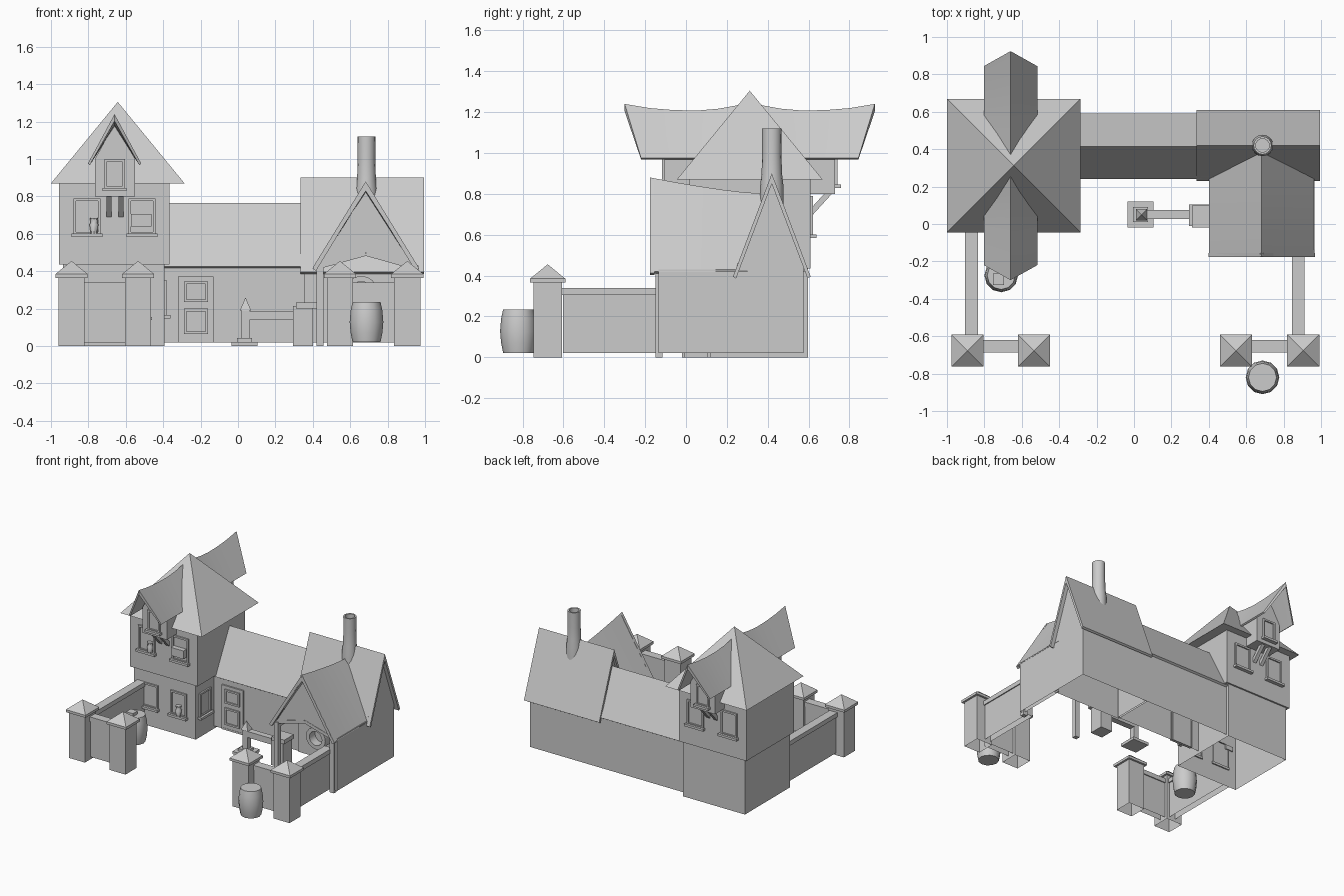
import bpy, bmesh, math
from mathutils import Vector

if "Cube" in bpy.data.objects:
    bpy.data.objects.remove(bpy.data.objects["Cube"])

def mesh(name, verts, faces, open_bottom=False):
    me = bpy.data.meshes.new(name)
    me.from_pydata(verts, [], faces)
    bm = bmesh.new()
    bm.from_mesh(me)
    bmesh.ops.recalc_face_normals(bm, faces=bm.faces)
    if open_bottom:
        low = min(v.co.z for v in bm.verts)
        bad = [f for f in bm.faces if all(v.co.z < low + 1e-4 for v in f.verts)]
        bmesh.ops.delete(bm, geom=bad, context='FACES')
    bm.to_mesh(me)
    bm.free()
    ob = bpy.data.objects.new(name, me)
    bpy.context.collection.objects.link(ob)
    return ob

def smooth(ob):
    bpy.context.view_layer.objects.active = ob
    bpy.ops.object.select_all(action='DESELECT')
    ob.select_set(True)
    bpy.ops.object.shade_smooth_by_angle(angle=math.radians(40))

def prism(name, pts, axis, a, b, open_bottom=False):
    """Extrude a (u, z) profile along x or y from a to b."""
    P = (lambda u, z, s: (s, u, z)) if axis == 'x' else (lambda u, z, s: (u, s, z))
    n = len(pts)
    verts = [P(u, z, s) for s in (a, b) for u, z in pts]
    faces = [tuple(range(n)), tuple(range(n, 2 * n))]
    faces += [(i, (i + 1) % n, n + (i + 1) % n, n + i) for i in range(n)]
    return mesh(name, verts, faces, open_bottom)

def box(name, x0, x1, y0, y1, z0, z1, open_bottom=False):
    return prism(name, [(x0, z0), (x1, z0), (x1, z1), (x0, z1)], 'y', y0, y1, open_bottom)

def pyramid(name, cx, cy, h, z0, z1):
    v = [(cx + h * i, cy + h * j, z0) for i, j in ((-1, -1), (1, -1), (1, 1), (-1, 1))]
    return mesh(name, v + [(cx, cy, z1)],
                [(0, 1, 2, 3), (0, 1, 4), (1, 2, 4), (2, 3, 4), (3, 0, 4)])

def lathe(name, cx, cy, profile, n=12, shade=True):
    """Turn an (r, z) profile; ends are capped."""
    verts = [(cx + r * math.cos(2 * math.pi * i / n), cy + r * math.sin(2 * math.pi * i / n), z)
             for r, z in profile for i in range(n)]
    faces = [(k * n + i, k * n + (i + 1) % n, (k + 1) * n + (i + 1) % n, (k + 1) * n + i)
             for k in range(len(profile) - 1) for i in range(n)]
    faces += [tuple(range(n)), tuple(range(len(verts) - n, len(verts)))]
    ob = mesh(name, verts, faces)
    if shade:
        smooth(ob)
    return ob

def gable_roof(name, c, half, axis, stations, t=0.03):
    """Stations are (eave position, ridge position, eave z, ridge z)."""
    verts, faces = [], []
    for e, r, ze, zr in stations:
        for u, s, z in ((c - half, e, ze), (c, r, zr), (c + half, e, ze),
                        (c + half - t * .5, e, ze - t * .3), (c, r, zr - t * 1.7),
                        (c - half + t * .5, e, ze - t * .3)):
            verts.append((s, u, z) if axis == 'x' else (u, s, z))
    for k in range(len(stations) - 1):
        for i in range(6):
            a, b = k * 6 + i, k * 6 + (i + 1) % 6
            faces.append((a, b, b + 6, a + 6))
    for o in (0, len(verts) - 6):
        faces += [(o, o + 1, o + 4, o + 5), (o + 1, o + 2, o + 3, o + 4)]
    ob = mesh(name, verts, faces)
    smooth(ob)
    return ob

def beam(name, p, q, w):
    p, q = Vector(p), Vector(q)
    rot = (q - p).to_track_quat('Z', 'Y')
    h = w / 2
    verts = [e + rot @ Vector((i, j, 0)) for e in (p, q)
             for i, j in ((-h, -h), (h, -h), (h, h), (-h, h))]
    return mesh(name, verts, [(0, 1, 2, 3), (4, 5, 6, 7), (0, 1, 5, 4), (1, 2, 6, 5),
                              (2, 3, 7, 6), (3, 0, 4, 7)])

def window(name, x, y, z0, z1, w, turn=0, sill=True):
    """Recessed frame facing -y, turned about z by quarter turns."""
    h, b, d = w / 2, 0.014, 0.012
    ring = lambda m, y: [(-h + m, y, z0 + m), (h - m, y, z0 + m), (h - m, y, z1 - m), (-h + m, y, z1 - m)]
    verts = ring(0, 0.01) + ring(0, -d) + ring(b, -d) + ring(b, -0.002)
    faces = [(k * 4 + i, k * 4 + (i + 1) % 4, k * 4 + 4 + (i + 1) % 4, k * 4 + 4 + i)
             for k in range(3) for i in range(4)] + [(12, 13, 14, 15)]
    parts = [mesh(name, verts, faces)]
    if sill:
        parts.append(box(name + "_sill", -h - .01, h + .01, -.03, .01, z0 - .012, z0 + .006))
    for ob in parts:
        ob.location = (x, y, 0)
        ob.rotation_euler.z = turn * math.pi / 2

# Tower
TX, TY = -0.66, 0.312
box("tower_lower", -.935, -.392, .03, .597, 0, .44, True)
box("tower_upper", -.957, -.365, .015, .61, .435, .875)
pyramid("tower_roof", -.643, TY, .357, .87, 1.305)

# Dormers, brackets and upper windows on the front and back of the tower
for side, s, turn in (("front", 1, 0), ("back", -1, 2)):
    Y = lambda y: TY + s * (y - TY)
    prism(side + "_dormer", [(-.765, .8), (-.55, .8), (-.55, 1.0), (TX, 1.19), (-.765, 1.0)],
          'y', Y(-.105), Y(.25))
    gable_roof(side + "_dormer_roof", TX, .143, 'y',
               [(Y(e), Y(r), .975, z) for e, r, z in
                ((-.22, -.30, 1.24), (-.12, -.18, 1.22), (-.03, -.06, 1.21), (.05, .06, 1.208),
                 (.12, .16, 1.217), (.2, .26, 1.235))], .022)
    window(side + "_dormer_window", TX, Y(-.105), .84, 1.0, .11, turn)
    for i, x in enumerate((-.69, -.625)):
        beam(f"{side}_bracket_{i}", (x, Y(-.08), .81), (x, Y(.02), .70), .028)
    for i, x in enumerate((-.807, -.513)):
        window(f"{side}_upper_window_{i}", x, Y(.015), .595, .79, .145, turn)

# Lower tower windows, flower pots and planter
for i, x in enumerate((-.79, -.54)):
    window(f"lower_window_{i}", x, .03, .15, .34, .14)
window("side_lower_window", -.392, .14, .16, .35, .14, 1)
for i, (x, y, z) in enumerate(((-.77, .0, .6), (-.53, .012, .155))):
    lathe(f"flower_pot_{i}", x, y, [(.017, z), (.024, z + .05), (.018, z + .06), (.022, z + .085)], 8)
box("planter", -.572, -.462, -.025, .02, .64, .705)

# Middle hall with its door
prism("hall", [(.262, .02), (.575, .02), (.575, .42), (.415, .74), (.262, .42)], 'x', -.4, .37, True)
gable_roof("hall_roof", .415, .175, 'x', [(x, x, .425, .765) for x in (-.42, .36)])
window("door_frame", -.225, .262, .02, .372, .19, sill=False)
box("door_leaf", -.31, -.145, .252, .265, .025, .365)
for i, (a, b) in enumerate(((.235, .345), (.065, .2))):
    window(f"door_panel_{i}", -.225, .254, a, b, .13, sill=False)

# Right house
prism("right_house", [(.25, .02), (.575, .02), (.575, .45), (.42, .86), (.25, .45)], 'x', .355, .965, True)
gable_roof("right_house_roof", .42, .19, 'x', [(x, x, .395, .9) for x in (.335, .995)])
lathe("chimney", .687, .42, [(.058, .72), (.057, .84), (.05, .9), (.047, 1.0), (.048, 1.12),
                            (.036, 1.12), (.036, 1.03)], 16)

# Open workshop wing
WX = .683
gable_roof("workshop_roof", WX, .283, 'y',
           [(y, y, .42, z) for y, z in ((-.175, .88), (-.06, .858), (.06, .838), (.18, .82), (.28, .808))]
           + [(.3, .40, .42, .80)])
prism("workshop_gable", [(.425, .42), (WX, .83), (.945, .42), (WX, .5)], 'y', -.14, -.12)
box("workshop_side_wall", .935, .965, -.135, .27, .02, .43, True)
for s in (-1, 1):
    beam("bargeboard", (WX + s * .275, -.165, .408), (WX, -.165, .86), .022)
    beam("arch_tie", (WX + s * .25, -.13, .425), (WX, -.13, .495), .025)
    box("workshop_post", WX + s * .245 - .018, WX + s * .245 + .018, -.15, -.115, 0, .43)
box("workshop_side_beam", .42, .455, -.13, .26, .39, .425)

# Round furnace mouth inside the workshop
furnace = lathe("furnace", 0, 0, [(.06, -.12), (.085, -.06), (.085, .05), (.055, .05), (.055, -.02)], 16)
furnace.rotation_euler.x = math.pi / 2
furnace.location = (.66, .08, .29)

# Work block and hitching post with rail
box("work_block", .295, .4, -.01, .105, 0, .215)
box("work_block_top", .31, .42, -.02, .1, .2, .232)
box("post_base", -.035, .105, -.02, .12, 0, .022)
box("post_step", -.005, .075, .01, .09, .022, .042)
box("hitching_post", .018, .062, .028, .072, .04, .2)
pyramid("hitching_post_tip", .04, .05, .03, .19, .26)
box("hitching_rail", .05, .31, .027, .075, .14, .188)

# Yard walls with coping, and capped pillars
def wall(name, x0, x1, y0, y1):
    box(name, x0 + .008, x1 - .008, y0 + .008, y1 - .008, .02, .31, True)
    box(name + "_coping", x0, x1, y0, y1, .305, .34)

wall("left_wall", -.903, -.835, -.61, .04)
wall("right_wall", .845, .912, -.61, -.12)
wall("front_left_wall", -.83, -.59, -.687, -.62)
wall("front_right_wall", .6, .85, -.687, -.62)
for i, x in enumerate((-.89, -.534, .545, .905)):
    box(f"pillar_{i}", x - .07, x + .07, -.747, -.607, 0, .37, True)
    box(f"pillar_cap_{i}", x - .086, x + .086, -.763, -.591, .365, .385)
    pyramid(f"pillar_top_{i}", x, -.677, .086, .385, .455)

# Barrels, one with a lid handle
for i, (x, y) in enumerate(((.687, -.82), (-.71, -.275))):
    lathe(f"barrel_{i}", x, y, [(.075, .022), (.085, .07), (.09, .128), (.085, .19), (.075, .235)])
box("barrel_handle", -.755, -.695, -.325, -.265, .23, .26)
